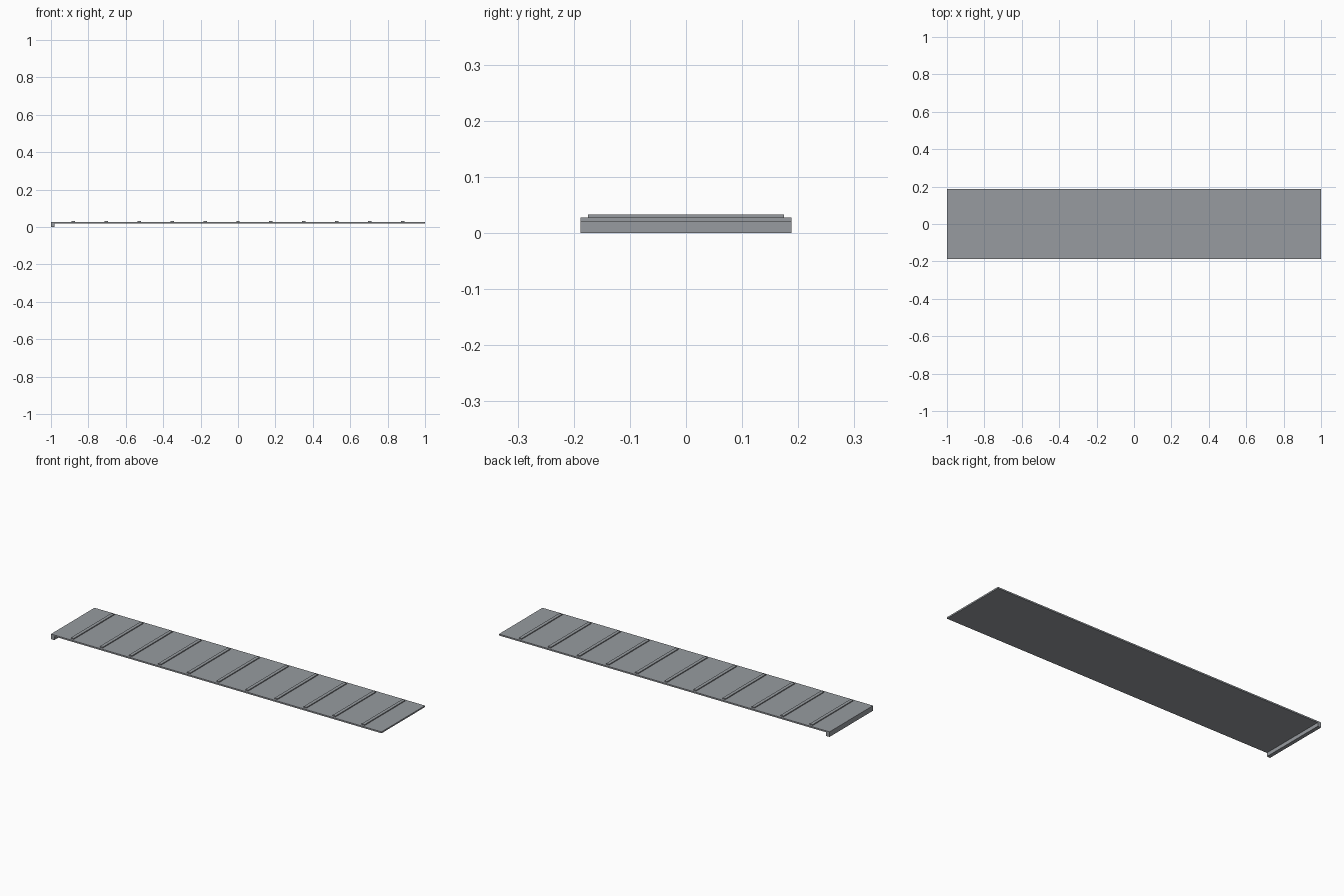
import bpy

if "Cube" in bpy.data.objects:
    bpy.data.objects.remove(bpy.data.objects["Cube"])

# Single painted-metal colour
grey = bpy.data.materials.new("steel grey")
grey.diffuse_color = (0.31, 0.33, 0.35, 1.0)
grey.use_nodes = True
grey.node_tree.nodes["Principled BSDF"].inputs["Base Color"].default_value = grey.diffuse_color


def box(name, x, y, z):
    """Box from (min, max) ranges on each axis."""
    lo, hi = zip(x, y, z)
    centre = [(a + b) / 2 for a, b in zip(lo, hi)]
    bpy.ops.mesh.primitive_cube_add(size=1, location=centre)
    ob = bpy.context.object
    ob.name = name
    ob.scale = [b - a for a, b in zip(lo, hi)]
    bpy.ops.object.transform_apply(location=False, rotation=False, scale=True)
    ob.data.materials.append(grey)
    return ob


HALF_W = 0.188
DECK_BOTTOM, DECK_TOP = 0.020, 0.028

# Long flat deck
box("deck", (-1, 1), (-HALF_W, HALF_W), (DECK_BOTTOM, DECK_TOP))

# Hooked lip hanging under the left end
box("end_lip", (-1, -0.98), (-HALF_W, HALF_W), (0, DECK_BOTTOM))

# Eleven evenly spaced tread cleats
for i in range(11):
    cx = (i - 5) * 0.176
    box(f"cleat_{i + 1}", (cx - 0.009, cx + 0.009), (-0.175, 0.175), (DECK_TOP, 0.033))
